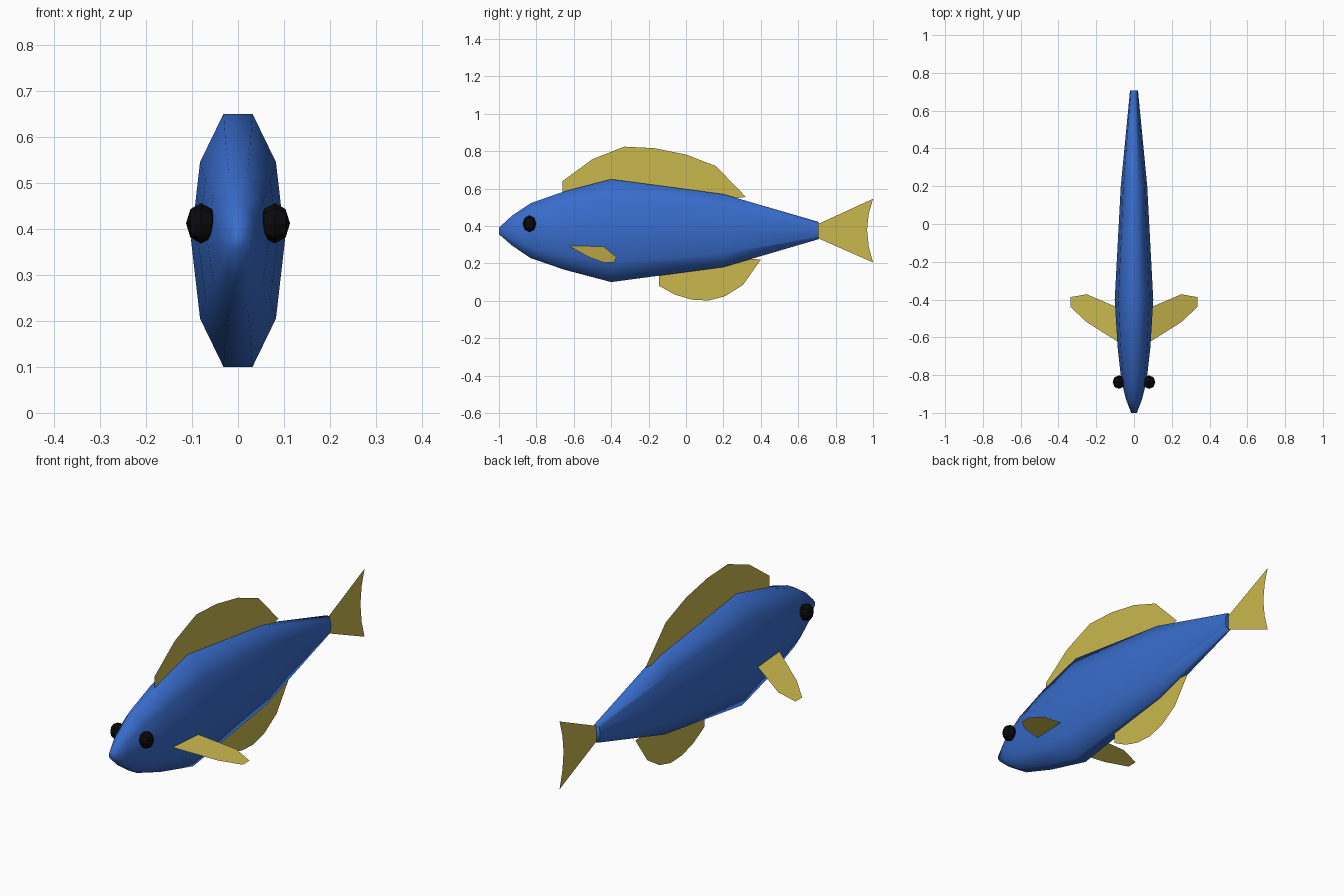
import bpy, bmesh, math

if "Cube" in bpy.data.objects:
    bpy.data.objects.remove(bpy.data.objects["Cube"])


def material(name, rgb):
    m = bpy.data.materials.new(name)
    m.diffuse_color = (*rgb, 1)
    m.use_nodes = True
    m.node_tree.nodes["Principled BSDF"].inputs["Base Color"].default_value = m.diffuse_color
    return m


BLUE = material("body blue", (0.04, 0.15, 0.6))
YELLOW = material("fin yellow", (0.59, 0.48, 0.075))
BLACK = material("eye black", (0.003, 0.003, 0.003))


def make(name, verts, faces, mat):
    me = bpy.data.meshes.new(name)
    me.from_pydata(verts, [], faces)
    bm = bmesh.new()
    bm.from_mesh(me)
    bmesh.ops.recalc_face_normals(bm, faces=bm.faces)
    bm.to_mesh(me)
    bm.free()
    ob = bpy.data.objects.new(name, me)
    me.materials.append(mat)
    bpy.context.collection.objects.link(ob)
    return ob


def smooth(ob, degrees):
    bpy.ops.object.select_all(action='DESELECT')
    ob.select_set(True)
    bpy.context.view_layer.objects.active = ob
    bpy.ops.object.shade_smooth_by_angle(angle=math.radians(degrees))


# Body: ten-sided elliptical rings along y (y, half width, top, bottom)
N = 10
rings = [(-1.0, 0.015, 0.391, 0.356), (-0.93, 0.042, 0.455, 0.295),
         (-0.83, 0.067, 0.522, 0.228), (-0.65, 0.087, 0.585, 0.166),
         (-0.4, 0.102, 0.65, 0.10), (0.2, 0.07, 0.57, 0.18),
         (0.708, 0.021, 0.422, 0.329)]
verts, faces = [], []
for y, w, top, bottom in rings:
    half = (top - bottom) / 2 / math.cos(math.pi / N)
    for i in range(N):
        a = 2 * math.pi * (i + 0.5) / N
        verts.append((w * math.sin(a), y, (top + bottom) / 2 + half * math.cos(a)))
for r in range(len(rings) - 1):
    for i in range(N):
        j = (i + 1) % N
        faces.append((r * N + i, r * N + j, (r + 1) * N + j, (r + 1) * N + i))
faces += [tuple(range(N)), tuple(range((len(rings) - 1) * N, len(rings) * N))]
smooth(make("body", verts, faces, BLUE), 75)


# Upright fins: paper-thin sheets on the centre plane, outlines in (y, z)
def centre_fin(name, outline):
    make(name, [(0, y, z) for y, z in outline], [tuple(range(len(outline)))], YELLOW)


centre_fin("dorsal_fin", [(-0.66, 0.56), (-0.66, 0.64), (-0.5, 0.757), (-0.33, 0.824),
                          (-0.17, 0.816), (0, 0.782), (0.16, 0.72), (0.32, 0.555),
                          (0.2, 0.54)])
centre_fin("anal_fin", [(-0.145, 0.16), (-0.145, 0.08), (-0.06, 0.033), (0.03, 0.006),
                        (0.12, 0.001), (0.21, 0.025), (0.305, 0.085), (0.4, 0.22),
                        (0.3, 0.23), (0.2, 0.21)])
centre_fin("tail_fin", [(0.705, 0.335), (0.705, 0.41), (1.0, 0.545), (0.977, 0.465),
                        (0.968, 0.38), (0.977, 0.29), (1.0, 0.205)])

# Paired fins and eyes
pectoral = [(0.075, -0.63), (0.25, -0.52), (0.335, -0.44), (0.335, -0.387),
            (0.25, -0.372), (0.08, -0.445)]
for side, s in (("right", 1), ("left", -1)):
    make(side + "_pectoral_fin",
         [(s * x, y, 0.29 - 0.35 * (x - 0.09)) for x, y in pectoral],
         [tuple(range(6))], YELLOW)
    bpy.ops.mesh.primitive_uv_sphere_add(segments=8, ring_count=4, radius=1,
                                         location=(s * 0.08, -0.837, 0.412),
                                         rotation=(0, math.pi / 2, 0))
    eye = bpy.context.object
    eye.name = side + "_eye"
    eye.scale = (0.044, 0.036, 0.033)
    eye.data.materials.append(BLACK)
